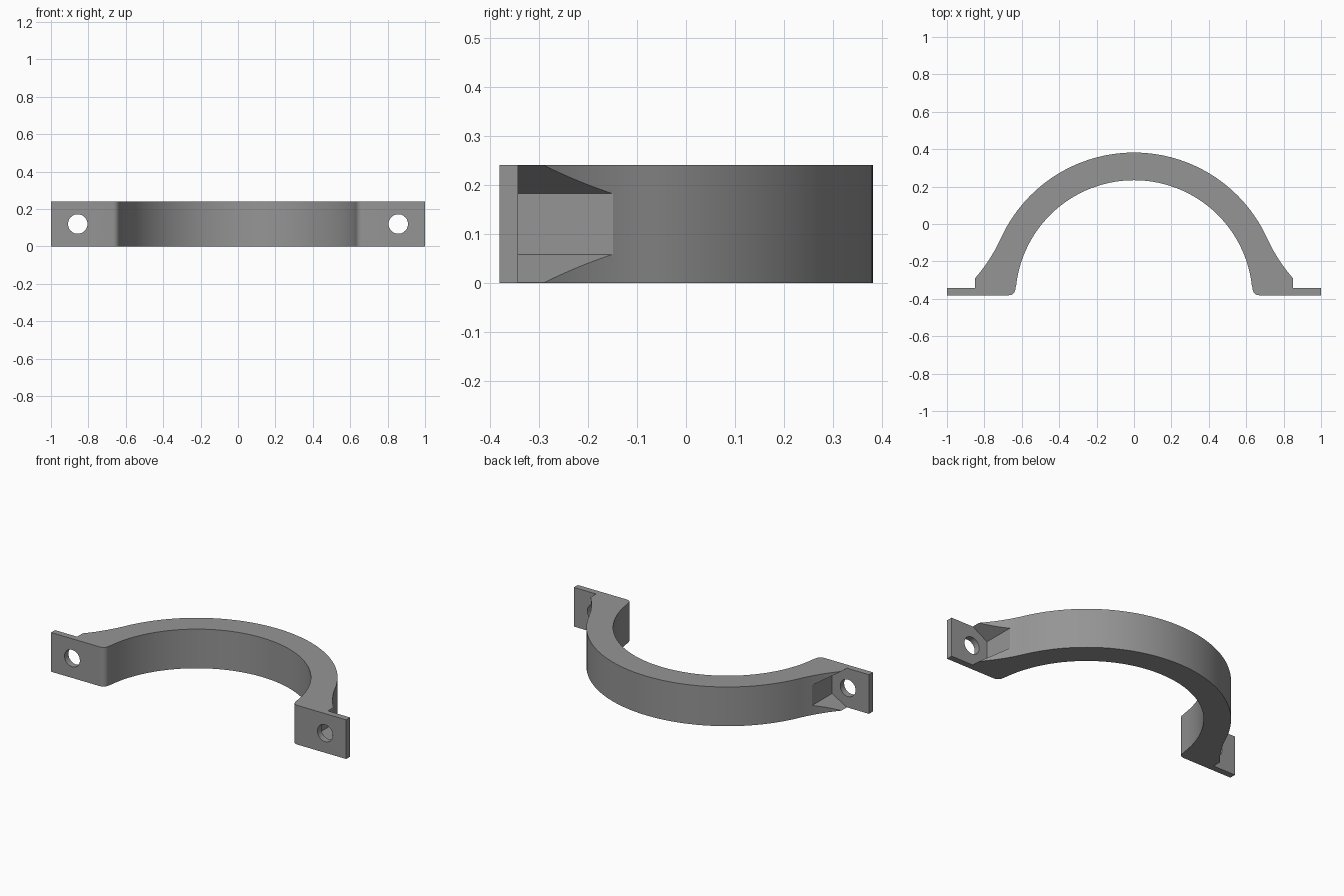
import bpy, bmesh, math
from mathutils import Vector

if "Cube" in bpy.data.objects:
    bpy.data.objects.remove(bpy.data.objects["Cube"])

H = 0.24                 # clamp height
CY = -0.40               # centre of the ring in y
R_IN, R_OUT = 0.634, 0.782
Y0, Y1, YF = 0.381, -0.381, -0.343   # back, mating face, flange back
HOLE_X = 0.857

grey = bpy.data.materials.new("grey")
grey.diffuse_color = (0.30, 0.30, 0.30, 1)
grey.use_nodes = True
grey.node_tree.nodes["Principled BSDF"].inputs["Base Color"].default_value = grey.diffuse_color


def arc(cx, cy, r, a0, a1, n):
    """Points on an arc, angles in degrees, both ends included."""
    return [(cx + r * math.cos(math.radians(a0 + (a1 - a0) * i / n)),
             cy + r * math.sin(math.radians(a0 + (a1 - a0) * i / n)))
            for i in range(n + 1)]


def prism(name, pts, offset):
    """Closed prism from a ring of 3D points pushed along offset."""
    bm = bmesh.new()
    face = bm.faces.new([bm.verts.new(p) for p in pts])
    new = bmesh.ops.extrude_face_region(bm, geom=[face])["geom"]
    bmesh.ops.translate(bm, vec=Vector(offset),
                        verts=[v for v in new if isinstance(v, bmesh.types.BMVert)])
    bmesh.ops.recalc_face_normals(bm, faces=bm.faces)
    mesh = bpy.data.meshes.new(name)
    bm.to_mesh(mesh)
    bm.free()
    mesh.materials.append(grey)
    obj = bpy.data.objects.new(name, mesh)
    bpy.context.collection.objects.link(obj)
    return obj


# Right half of the outline, from the outer crown round to the inner crown
A = 24.5                                   # where the ring meets the flare
start = Vector((R_OUT * math.cos(math.radians(A)), CY + R_OUT * math.sin(math.radians(A))))
end = Vector((0.85, -0.29))
chord = end - start
half = math.radians(90 - A) - math.atan2(-chord.y, chord.x)
r = chord.length / (2 * math.sin(half))
fx = (R_OUT + r) * math.cos(math.radians(A))
fy = CY + (R_OUT + r) * math.sin(math.radians(A))
right = arc(0, CY, R_OUT, 90, A, 36)
right += arc(fx, fy, r, 180 + A, 180 + A + math.degrees(2 * half), 10)[1:]
right += [(0.85, YF), (1.0, YF), (1.0, Y1)]
C = 0.035                                  # rounded inner corner
right += arc(R_IN + C, Y1 + C, C, 270, 180, 8)
a_low = math.degrees(math.asin((Y1 + C - CY) / R_IN))
right += arc(0, CY, R_IN, a_low, 90, 44)[1:]

# Mirror it for the left half, without repeating the crown points
outline = right + [(-x, y) for x, y in reversed(right[1:-1])]
clamp = prism("half_clamp", [(x, y, 0) for x, y in outline], (0, 0, H))

# Hexagonal nut pockets and bolt holes
for side, s in (("right", 1), ("left", -1)):
    for part, n, rad, y_from, y_to in (("nut_pocket", 6, 0.124, YF, 0.1),
                                       ("bolt_hole", 40, 0.052, -0.5, 0.0)):
        ring = [(s * HOLE_X + x, y_from, H / 2 + z)
                for x, z in arc(0, 0, rad, 90, 450, n)[:-1]]
        cutter = prism(f"{side}_{part}_cutter", ring, (0, y_to - y_from, 0))
        cutter.hide_render = True
        cutter.hide_set(True)
        cut = clamp.modifiers.new(f"{side}_{part}", 'BOOLEAN')
        cut.operation = 'DIFFERENCE'
        cut.solver = 'EXACT'
        cut.object = cutter

# Apply the cuts, then shade smooth with sharp edges kept
bpy.context.view_layer.objects.active = clamp
clamp.select_set(True)
for m in list(clamp.modifiers):
    bpy.ops.object.modifier_apply(modifier=m.name)
for o in [o for o in bpy.data.objects if o != clamp]:
    bpy.data.objects.remove(o)
bpy.ops.object.shade_smooth_by_angle(angle=math.radians(25))
